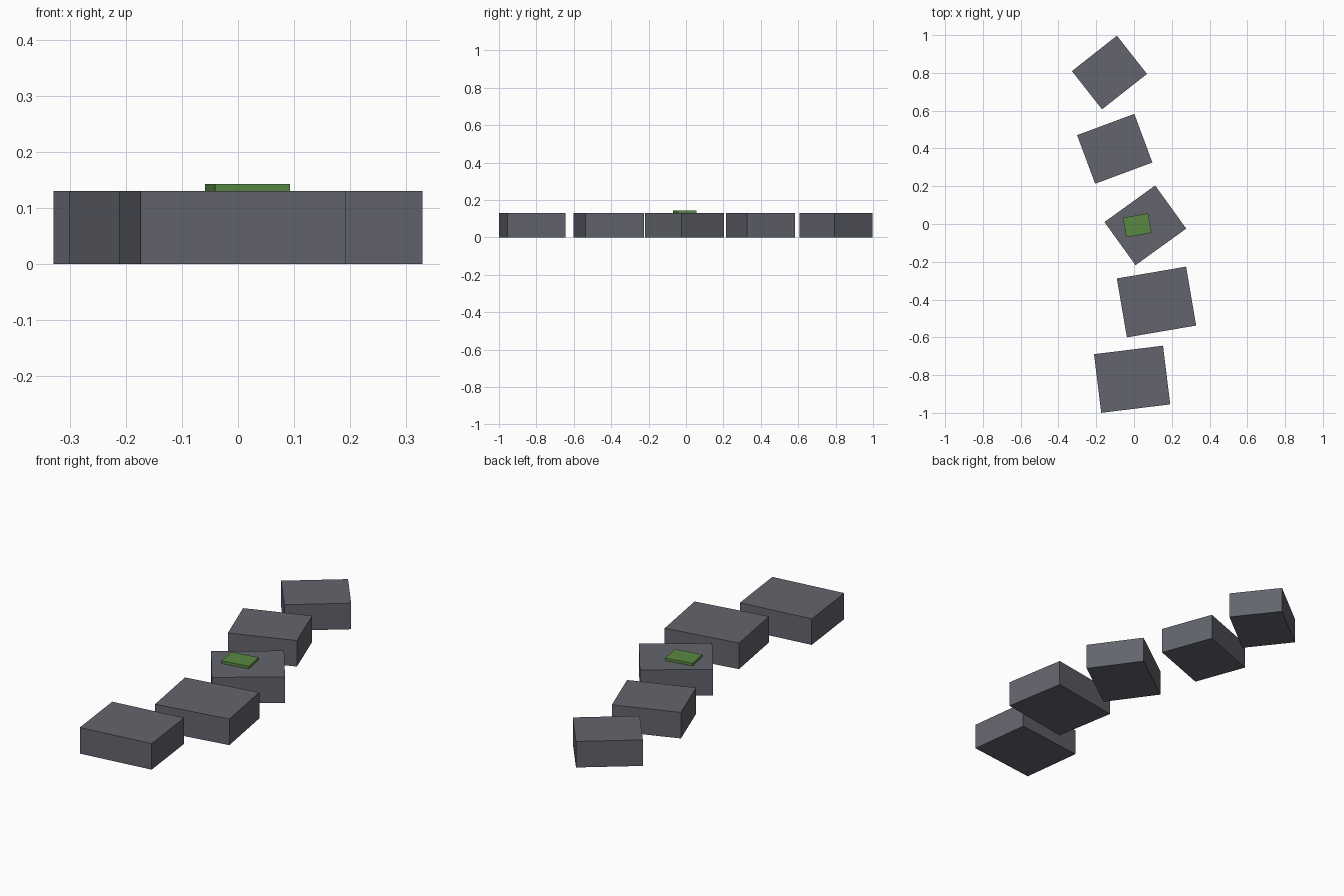
import bpy
from math import radians

cube = bpy.data.objects.get("Cube")
if cube:
    bpy.data.objects.remove(cube, do_unlink=True)


def make_material(name, rgb):
    mat = bpy.data.materials.new(name)
    mat.use_nodes = True
    color = (*rgb, 1.0)
    mat.diffuse_color = color
    mat.node_tree.nodes["Principled BSDF"].inputs["Base Color"].default_value = color
    return mat


def add_slab(name, x, y, base, width, depth, height, angle, mat):
    """Flat block resting at height base, turned about z by angle degrees."""
    bpy.ops.mesh.primitive_cube_add(size=1, location=(x, y, base + height / 2),
                                    rotation=(0, 0, radians(angle)))
    obj = bpy.context.object
    obj.name = name
    obj.scale = (width, depth, height)
    bpy.ops.object.transform_apply(location=False, rotation=False, scale=True)
    obj.data.materials.append(mat)
    return obj


stone = make_material("stone grey", (0.125, 0.13, 0.155))
moss = make_material("moss green", (0.10, 0.25, 0.055))

STONE_HEIGHT = 0.13
DEPTH_RATIO = 0.85

# Stepping stones, front to back: x, y, width, angle
stones = [
    (-0.01, -0.822, 0.368, 7),
    (0.119, -0.413, 0.372, 9.7),
    (0.06, -0.007, 0.331, 35.8),
    (-0.102, 0.398, 0.323, 20.4),
    (-0.13, 0.802, 0.303, 38.2),
]
for i, (x, y, width, angle) in enumerate(stones, 1):
    add_slab(f"stepping_stone_{i}", x, y, 0, width, width * DEPTH_RATIO,
             STONE_HEIGHT, angle, stone)

# Moss patch on the middle stone
add_slab("moss_patch", 0.017, -0.007, STONE_HEIGHT, 0.136, 0.105, 0.013, 10, moss)
